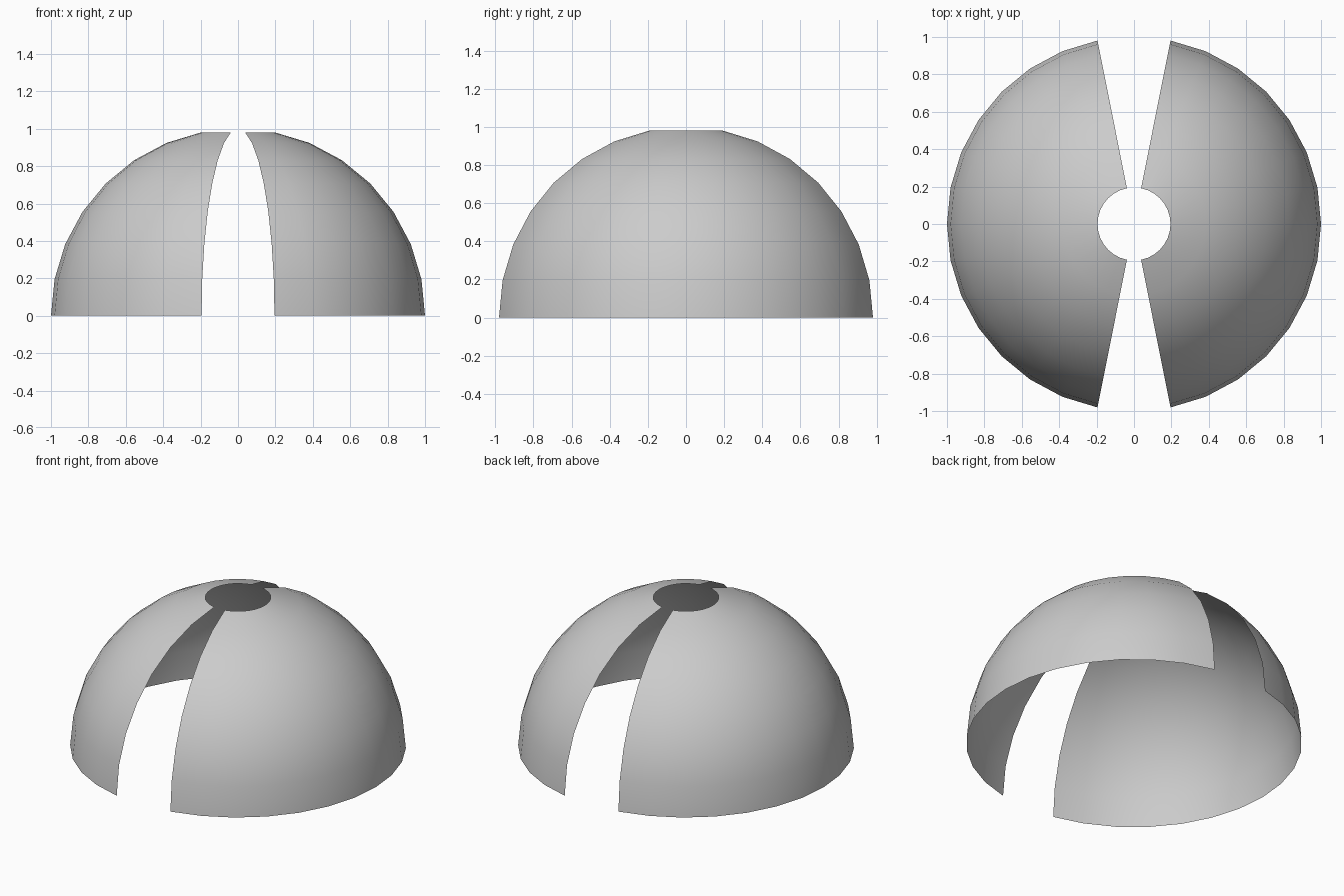
import bpy, bmesh, math

if "Cube" in bpy.data.objects:
    bpy.data.objects.remove(bpy.data.objects["Cube"])

SEGMENTS, RINGS = 32, 16
STEP = 2 * math.pi / SEGMENTS

# open dome shell: upper half of a sphere, round hole on top, slots front and back
bm = bmesh.new()
bmesh.ops.create_uvsphere(bm, u_segments=SEGMENTS, v_segments=RINGS, radius=1)


def is_cut(face):
    c = face.calc_center_median()
    below = c.z < 0
    in_hole = math.hypot(c.x, c.y) < math.sin(STEP) * 0.9
    in_slot = math.atan2(abs(c.x), abs(c.y)) < STEP
    return below or in_hole or in_slot


bmesh.ops.delete(bm, geom=[f for f in bm.faces if is_cut(f)], context='FACES')
for v in bm.verts:
    if abs(v.co.z) < 1e-5:
        v.co.z = 0
for f in bm.faces:
    f.smooth = True

mesh = bpy.data.meshes.new("split_dome")
bm.to_mesh(mesh)
bm.free()
dome = bpy.data.objects.new("split_dome", mesh)
bpy.context.collection.objects.link(dome)
